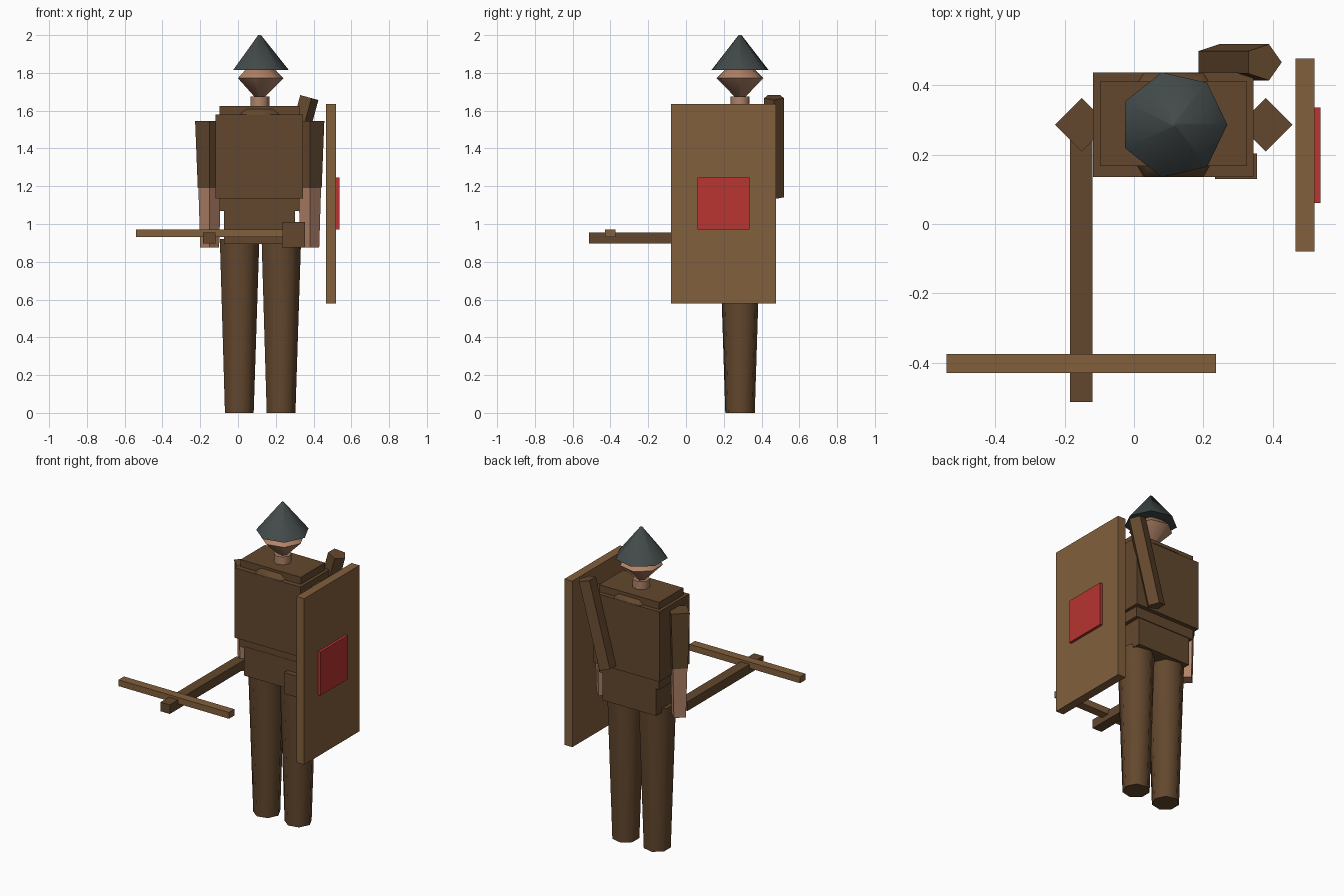
import bpy, bmesh, math
from mathutils import Matrix, Vector

cube = bpy.data.objects.get("Cube")
if cube:
    bpy.data.objects.remove(cube, do_unlink=True)


def material(name, r, g, b):
    m = bpy.data.materials.new(name)
    m.use_nodes = True
    m.diffuse_color = (r, g, b, 1)
    bsdf = m.node_tree.nodes["Principled BSDF"]
    bsdf.inputs["Base Color"].default_value = (r, g, b, 1)
    bsdf.inputs["Roughness"].default_value = 0.8
    return m


LEATHER = material("dark_leather", 0.125, 0.064, 0.027)
WOOD = material("light_wood", 0.225, 0.115, 0.045)
SKIN = material("skin", 0.44, 0.23, 0.14)
STEEL = material("dark_steel", 0.056, 0.069, 0.069)
RED = material("red_paint", 0.48, 0.035, 0.03)


def finish(bm, name, mat):
    bmesh.ops.recalc_face_normals(bm, faces=bm.faces)
    mesh = bpy.data.meshes.new(name)
    bm.to_mesh(mesh)
    bm.free()
    mesh.materials.append(mat)
    ob = bpy.data.objects.new(name, mesh)
    bpy.context.collection.objects.link(ob)
    return ob


def box(name, mat, xs, ys, zs):
    """Box spanning the given ranges."""
    bm = bmesh.new()
    bmesh.ops.create_cube(bm, size=1)
    lo, hi = (Vector(v) for v in zip(xs, ys, zs))
    bm.transform(Matrix.Translation((lo + hi) / 2) @ Matrix.Diagonal((*(hi - lo), 1)))
    return finish(bm, name, mat)


def lathe(name, mat, sides, center, profile, tilt=0.0):
    """Low-sided turned solid from (radius, height) pairs, one corner towards +x."""
    bm = bmesh.new()
    rings = []
    for r, z in profile:
        angles = [math.tau * i / sides for i in range(sides)]
        rings.append([bm.verts.new((r * math.cos(a), r * math.sin(a), z)) for a in angles])
    for a, b in zip(rings, rings[1:]):
        for i in range(sides):
            j = (i + 1) % sides
            bm.faces.new((a[i], a[j], b[j], b[i]))
    bm.faces.new(rings[0][::-1])
    bm.faces.new(rings[-1])
    bm.transform(Matrix.Translation(center) @ Matrix.Rotation(tilt, 4, "Y"))
    ob = finish(bm, name, mat)
    bpy.ops.object.select_all(action="DESELECT")
    ob.select_set(True)
    bpy.context.view_layer.objects.active = ob
    bpy.ops.object.shade_smooth_by_angle(angle=math.radians(58))
    return ob


CX, CY = 0.114, 0.286

# Body: inner shirt, bulky vest and hips
box("shirt", LEATHER, (-0.098, 0.325), (0.167, 0.41), (1.07, 1.625))
box("vest", LEATHER, (-0.118, 0.345), (0.135, 0.437), (1.135, 1.58))
box("hips", LEATHER, (-0.073, 0.302), (0.165, 0.405), (0.895, 1.08))
lathe("collar", LEATHER, 6, (CX, CY, 0), [(0.174, 1.57), (0.172, 1.582), (0.125, 1.618)])

# Head and helmet
lathe("neck", SKIN, 7, (CX, CY, 0), [(0.052, 1.6), (0.052, 1.675)])
lathe("head", SKIN, 7, (CX, CY, 0), [(0.004, 1.648), (0.127, 1.772), (0.004, 1.895)])
lathe("helmet", STEEL, 7, (CX, CY, 0), [(0.155, 1.815), (0.008, 2.0)])

# Arms and legs, right side first
for side, arm_x, leg_x in (("right", -0.15, 0.003), ("left", 0.38, 0.224)):
    lathe(side + "_sleeve", LEATHER, 4, (arm_x, CY, 0), [(0.063, 1.19), (0.077, 1.545)])
    lathe(side + "_forearm", SKIN, 4, (arm_x, CY, 0), [(0.05, 0.875), (0.06, 1.2)])
    lathe(side + "_leg", LEATHER, 7, (leg_x, CY, 0), [(0.08, 0), (0.11, 0.92)])

# Gear: pouch on the belt, tilted quiver on the back
box("belt_pouch", LEATHER, (0.233, 0.355), (0.13, 0.203), (0.875, 1.01))
lathe("quiver", LEATHER, 5, (0.229, 0.466, 1.146), [(0.055, 0), (0.055, 0.544)],
      tilt=math.radians(15.3))

# Crossbow: stock held forward, with the bow across it
box("crossbow_stock", LEATHER, (-0.185, -0.12), (-0.513, 0.25), (0.897, 0.955))
box("crossbow_bow", WOOD, (-0.54, 0.237), (-0.429, -0.374), (0.93, 0.97))

# Tall shield with a raised painted square
box("shield", WOOD, (0.465, 0.52), (-0.079, 0.477), (0.58, 1.635))
box("shield_panel", RED, (0.51, 0.537), (0.06, 0.336), (0.97, 1.247))
